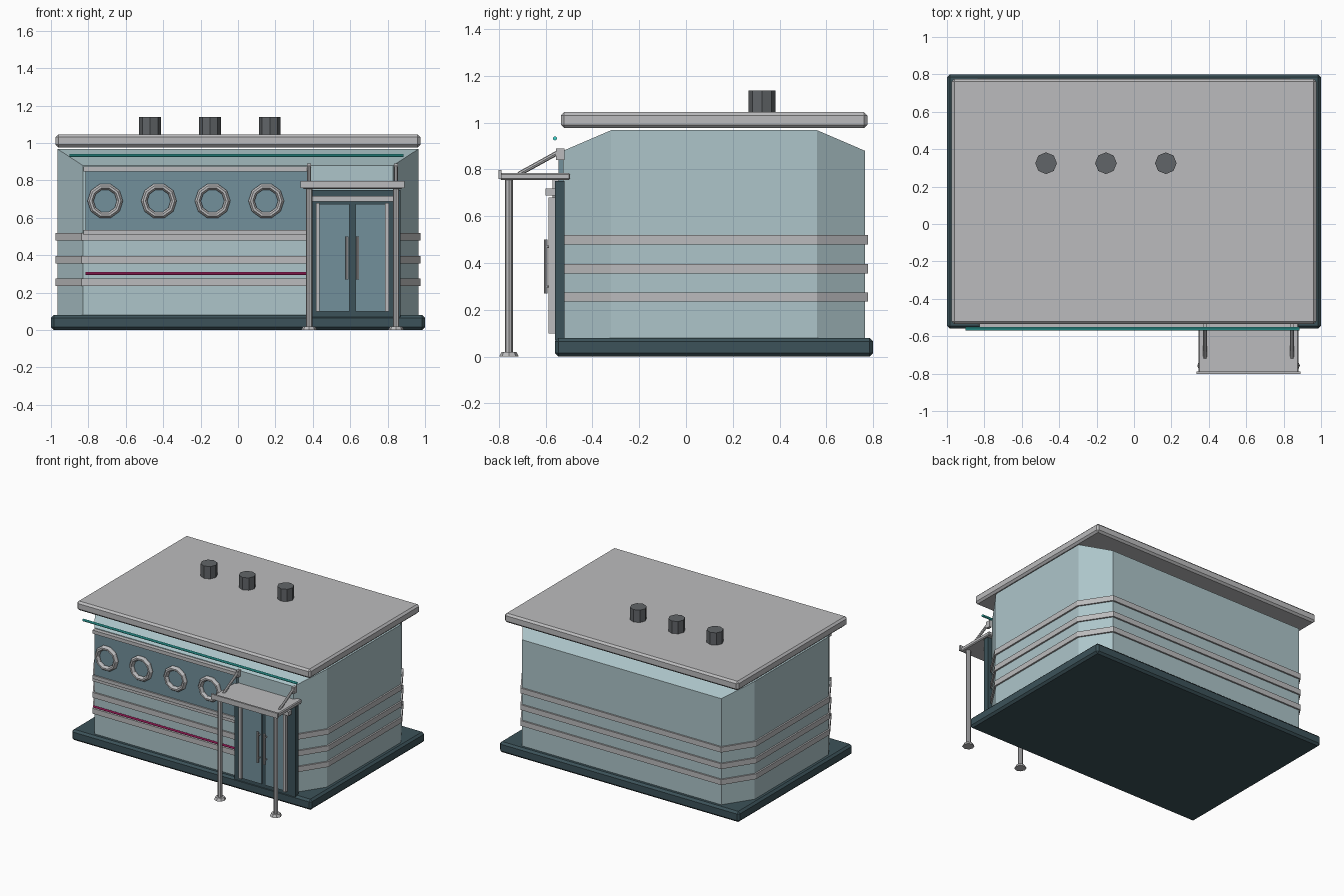
import bpy, bmesh, math
from mathutils import Vector

if "Cube" in bpy.data.objects:
    bpy.data.objects.remove(bpy.data.objects["Cube"])


def mat(name, r, g, b):
    m = bpy.data.materials.new(name)
    m.diffuse_color = (r, g, b, 1)
    m.use_nodes = True
    m.node_tree.nodes["Principled BSDF"].inputs["Base Color"].default_value = m.diffuse_color
    return m


TEAL = mat("pale_teal", 0.42, 0.56, 0.59)
DARK = mat("dark_teal", 0.045, 0.085, 0.10)
GLASS = mat("glass", 0.17, 0.28, 0.33)
STEEL = mat("steel", 0.5, 0.5, 0.51)
VENT = mat("vent", 0.12, 0.13, 0.14)
CYAN = mat("cyan_neon", 0.05, 0.65, 0.6)
PINK = mat("pink_neon", 0.8, 0.03, 0.25)


def finish(bm, name, m):
    bmesh.ops.recalc_face_normals(bm, faces=bm.faces)
    me = bpy.data.meshes.new(name)
    bm.to_mesh(me)
    bm.free()
    me.materials.append(m)
    ob = bpy.data.objects.new(name, me)
    bpy.context.collection.objects.link(ob)
    return ob


def box(name, x, y, z, m, bevel=0):
    bm = bmesh.new()
    bmesh.ops.create_cube(bm, size=1)
    for v in bm.verts:
        v.co = [(a + b) / 2 + c * (b - a) for (a, b), c in zip((x, y, z), v.co)]
    if bevel:
        bmesh.ops.bevel(bm, geom=bm.edges[:], offset=bevel, segments=1,
                        affect='EDGES', profile=0.5)
    return finish(bm, name, m)


def rod(name, p, q, r, m, n=8, r2=None):
    p, q = Vector(p), Vector(q)
    bm = bmesh.new()
    bmesh.ops.create_cone(bm, cap_ends=True, segments=n, radius1=r,
                          radius2=r if r2 is None else r2, depth=(q - p).length)
    rot = (q - p).to_track_quat('Z', 'Y')
    for v in bm.verts:
        v.co = rot @ v.co + (p + q) / 2
    return finish(bm, name, m)


def outline(o):
    # plan of the walls with chamfered corners, grown by o
    X, x, F, f, B, b = 0.965 + o, 0.83 + o / 2, -0.525 - o, -0.32, 0.765 + o, 0.56
    return [(-x, F), (x, F), (X, f), (X, b), (x, B), (-x, B), (-X, b), (-X, f)]


# walls: front and back lean in at the top
bm = bmesh.new()
o = outline(0)
low = [bm.verts.new((x, y, 0.07)) for x, y in o]
top = [bm.verts.new((x, y, 0.88 if abs(x) < 0.9 else 0.968)) for x, y in o]
for i in range(8):
    j = (i + 1) % 8
    bm.faces.new((low[i], low[j], top[j], top[i]))
bm.faces.new(low)
bm.faces.new([top[i] for i in (2, 3, 6, 7)])
bm.faces.new([top[i] for i in (0, 1, 2, 7)])
bm.faces.new([top[i] for i in (3, 4, 5, 6)])
finish(bm, "walls", TEAL)

# plinth and roof
box("plinth", (-1, 1), (-0.56, 0.8), (0, 0.08), DARK, 0.015)
box("roof", (-0.975, 0.975), (-0.535, 0.775), (0.977, 1.045), STEEL, 0.014)

# steel bands around the walls
for k, z in enumerate((0.255, 0.375, 0.5)):
    bm = bmesh.new()
    rings = [[bm.verts.new((x, y, z + h)) for x, y in outline(g)]
             for g, h in ((-0.01, -0.02), (0.012, -0.02), (0.012, 0.02), (-0.01, 0.02))]
    for a in range(4):
        r, s = rings[a], rings[(a + 1) % 4]
        for i in range(8):
            j = (i + 1) % 8
            bm.faces.new((r[i], r[j], s[j], s[i]))
    finish(bm, f"band_{k}", STEEL)

# window strip with trims
box("window_strip", (-0.815, 0.37), (-0.545, -0.52), (0.52, 0.86), GLASS)
for k, z in enumerate((0.522, 0.862)):
    box(f"window_trim_{k}", (-0.825, 0.37), (-0.556, -0.52), (z - 0.013, z + 0.013), STEEL)

# porthole rings
for k in range(4):
    cx, n = -0.71 + 0.287 * k, 10
    bm = bmesh.new()
    prof = [(0.095, -0.54), (0.095, -0.555), (0.084, -0.57),
            (0.072, -0.57), (0.062, -0.555), (0.062, -0.54)]
    grid = []
    for i in range(n):
        a = 2 * math.pi * i / n
        grid.append([bm.verts.new((cx + r * math.cos(a), y, 0.69 + r * math.sin(a)))
                     for r, y in prof])
    for i in range(n):
        r, s = grid[i], grid[(i + 1) % n]
        for a in range(len(prof)):
            b = (a + 1) % len(prof)
            bm.faces.new((r[a], r[b], s[b], s[a]))
    finish(bm, f"porthole_{k}", STEEL)

# entrance doors
box("door_frame", (0.365, 0.87), (-0.56, -0.52), (0.07, 0.75), DARK)
box("door_header", (0.39, 0.84), (-0.6, -0.55), (0.688, 0.718), STEEL)
for k, s in enumerate((-1, 1)):
    c = 0.612
    xs = sorted((c + s * 0.015, c + s * 0.175))
    box(f"door_leaf_{k}", xs, (-0.572, -0.55), (0.1, 0.675), GLASS)
    xs = sorted((c + s * 0.175, c + s * 0.195))
    box(f"door_jamb_{k}", xs, (-0.588, -0.55), (0.1, 0.68), STEEL)
    x = c + s * 0.028
    rod(f"door_handle_{k}", (x, -0.6, 0.27), (x, -0.6, 0.5), 0.008, STEEL)
    for z in (0.3, 0.47):
        rod(f"handle_mount_{k}", (x, -0.6, z), (x, -0.565, z), 0.005, STEEL, 6)

# canopy with posts and struts
box("canopy", (0.345, 0.88), (-0.795, -0.495), (0.755, 0.785), STEEL, 0.006)
box("canopy_lip", (0.335, 0.89), (-0.802, -0.788), (0.76, 0.798), STEEL)
for k, x in enumerate((0.38, 0.845)):
    rod(f"post_{k}", (x, -0.757, 0), (x, -0.757, 0.76), 0.017, STEEL)
    rod(f"post_foot_{k}", (x, -0.757, 0), (x, -0.757, 0.02), 0.042, STEEL, 8, 0.032)
    rod(f"strut_{k}", (x, -0.715, 0.78), (x, -0.53, 0.882), 0.01, STEEL)
    box(f"strut_plate_{k}", (x - 0.01, x + 0.01), (-0.555, -0.52), (0.84, 0.89), STEEL)

# neon tubes
rod("neon_top", (-0.9, -0.56, 0.933), (0.885, -0.56, 0.933), 0.009, CYAN)
rod("neon_low", (-0.815, -0.557, 0.302), (0.365, -0.557, 0.302), 0.008, PINK)

# roof vents
for k, x in enumerate((-0.47, -0.15, 0.17)):
    rod(f"roof_vent_{k}", (x, 0.325, 1.03), (x, 0.325, 1.138), 0.058, VENT)
